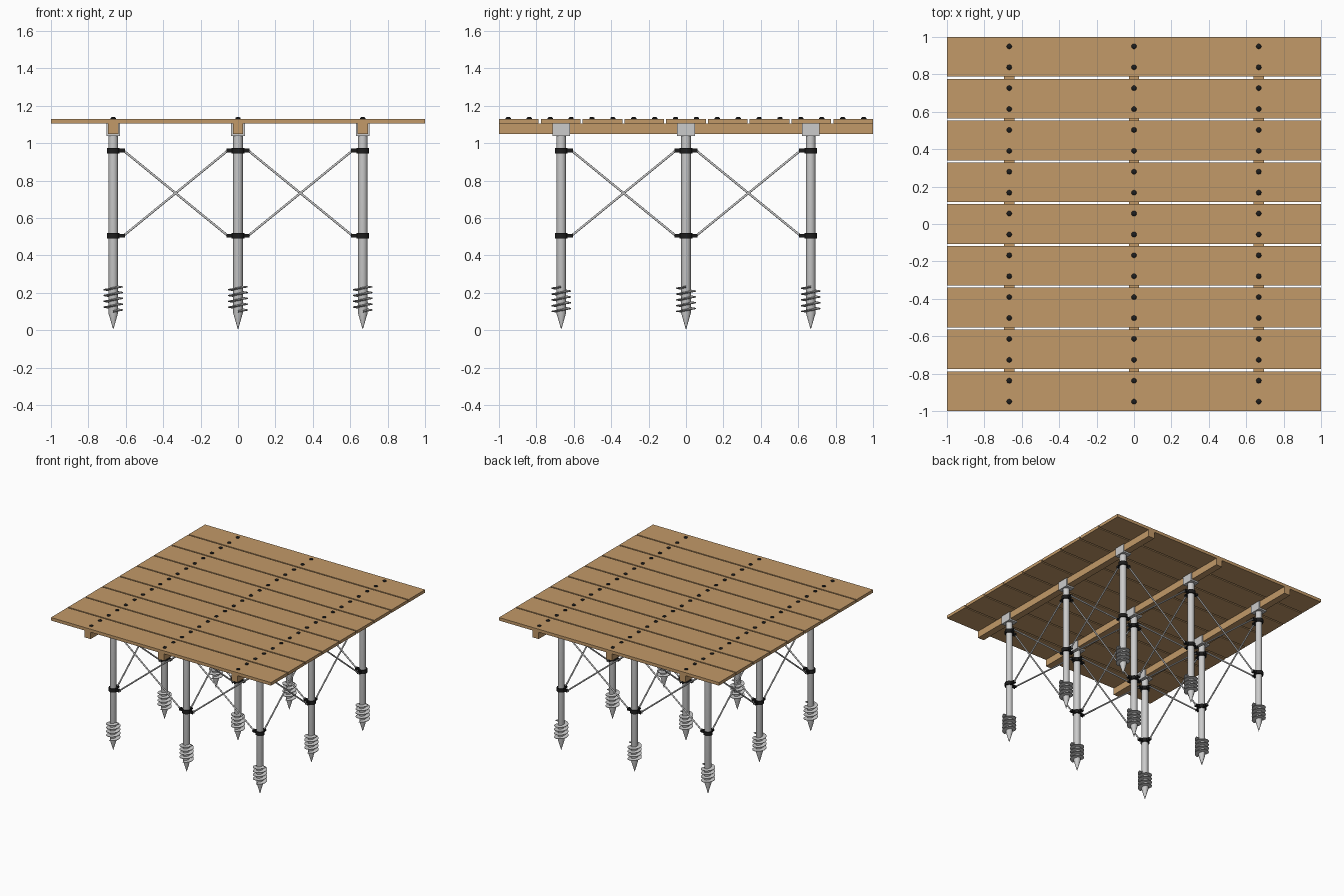
import bpy, bmesh
from math import cos, sin, pi, radians, atan2
from mathutils import Vector, Matrix

if "Cube" in bpy.data.objects:
    bpy.data.objects.remove(bpy.data.objects["Cube"])


def material(name, rgb):
    m = bpy.data.materials.new(name)
    m.diffuse_color = (*rgb, 1)
    m.use_nodes = True
    m.node_tree.nodes["Principled BSDF"].inputs["Base Color"].default_value = m.diffuse_color
    return m


WOOD = material("wood", (0.54, 0.32, 0.14))
DARK = material("dark_metal", (0.012, 0.012, 0.012))


def finish(bm, name, mat=None, smooth=True):
    bmesh.ops.recalc_face_normals(bm, faces=bm.faces)
    me = bpy.data.meshes.new(name)
    bm.to_mesh(me)
    bm.free()
    if mat:
        me.materials.append(mat)
    if smooth:
        me.shade_smooth()
        me.set_sharp_from_angle(angle=radians(35))
    return me


def place(name, me, loc=(0, 0, 0), rot=None):
    ob = bpy.data.objects.new(name, me)
    ob.location = loc
    if rot:
        ob.rotation_euler = rot
    bpy.context.collection.objects.link(ob)
    return ob


def add_box(bm, lo, hi):
    lo, hi = Vector(lo), Vector(hi)
    mat = Matrix.Translation((lo + hi) / 2) @ Matrix.Diagonal((*(hi - lo), 1))
    bmesh.ops.create_cube(bm, size=1, matrix=mat)


def add_lathe(bm, profile, n=24, mat=Matrix()):
    """Revolve (radius, z) points about z and cap both ends."""
    rings = [[bm.verts.new(mat @ Vector((r * cos(2 * pi * i / n), r * sin(2 * pi * i / n), z)))
              for i in range(n)] for r, z in profile]
    for a, b in zip(rings, rings[1:]):
        for i in range(n):
            j = (i + 1) % n
            bm.faces.new((a[i], a[j], b[j], b[i]))
    bm.faces.new(rings[0][::-1])
    bm.faces.new(rings[-1])


def lathe(name, profile, n=24, mat=None):
    bm = bmesh.new()
    add_lathe(bm, profile, n)
    return finish(bm, name, mat)


def boxes(name, spans, mat=None):
    bm = bmesh.new()
    for lo, hi in spans:
        add_box(bm, lo, hi)
    return finish(bm, name, mat, smooth=False)


def helix(name, r0, r1, z0, z1, turns, start=0.0, per_turn=24):
    """Screw flight with a tapered four-point section."""
    bm = bmesh.new()
    section = [(r0, -0.006), (r1, -0.002), (r1, 0.002), (r0, 0.006)]
    count = int(turns * per_turn)
    prev = None
    for i in range(count + 1):
        a = start + 2 * pi * i / per_turn
        z = z0 + (z1 - z0) * i / count
        ring = [bm.verts.new((r * cos(a), r * sin(a), z + dz)) for r, dz in section]
        if prev:
            for k in range(4):
                m = (k + 1) % 4
                bm.faces.new((prev[k], prev[m], ring[m], ring[k]))
        else:
            bm.faces.new(ring)
        prev = ring
    bm.faces.new(prev[::-1])
    return finish(bm, name)


GRID = (-0.667, 0.0, 0.667)
CLAMP_Z = (0.505, 0.96)
EYE = 0.055   # distance from post axis to brace eye

# Deck boards
W, PITCH = 0.2125, (2 - 0.2125) / 8
board = boxes("deck_board", [((-1, -W / 2, 1.105), (1, W / 2, 1.13))], WOOD)
screw = lathe("deck_screw", [(0.014, 0), (0.014, 0.004), (0.010, 0.008), (0.004, 0.010)], 12, DARK)
for b in range(9):
    y = -1 + W / 2 + b * PITCH
    place("deck_board", board, (0, y, 0))
    for x in GRID:
        for dy in (-0.056, 0.056):
            place("deck_screw", screw, (x, y + dy, 1.13))

# Joists
joist = boxes("joist", [((-0.028, -1, 1.049), (0.028, 1, 1.105))], WOOD)
for x in GRID:
    place("joist", joist, (x, 0, 0))

# Ground screw posts with U brackets and clamps
post = lathe("post", [(0.001, 0.005), (0.0255, 0.09), (0.0255, 1.04)])
flight = helix("screw_flight", 0.022, 0.053, 0.10, 0.232, 4.25, -pi / 2)
bracket = boxes("joist_bracket", [
    ((-0.037, -0.047, 1.037), (0.037, 0.047, 1.049)),
    ((-0.037, -0.047, 1.049), (-0.028, 0.047, 1.104)),
    ((0.028, -0.047, 1.049), (0.037, 0.047, 1.104))])
clamp = lathe("clamp", [(0.0255, -0.015), (0.034, -0.015), (0.034, 0.015), (0.0255, 0.015)], 24, DARK)

# Clamp ear: two lugs and a cross bolt
bm = bmesh.new()
for s in (-1, 1):
    add_box(bm, (0.030, s * 0.0085 - 0.0025, -0.010), (0.062, s * 0.0085 + 0.0025, 0.010))
add_lathe(bm, [(0.006, -0.015), (0.006, 0.015)], 12,
          Matrix.Translation((EYE, 0, 0)) @ Matrix.Rotation(pi / 2, 4, 'X'))
ear = finish(bm, "clamp_ear", DARK)

for x in GRID:
    for y in GRID:
        place("post", post, (x, y, 0))
        place("screw_flight", flight, (x, y, 0))
        place("joist_bracket", bracket, (x, y, 0))
        for z in CLAMP_Z:
            place("clamp", clamp, (x, y, z))
            for dx, dy in ((1, 0), (-1, 0), (0, 1), (0, -1)):
                if abs(x + dx * 0.667) < 0.7 and abs(y + dy * 0.667) < 0.7:
                    place("clamp_ear", ear, (x, y, z), (0, 0, atan2(dy, dx)))

# Crossed brace rods between neighbouring posts
span = 0.667 - 2 * EYE
length = (span ** 2 + (CLAMP_Z[1] - CLAMP_Z[0]) ** 2) ** 0.5
rod = lathe("brace_rod", [(0.006, -length / 2), (0.006, length / 2)], 12)
mid_z = sum(CLAMP_Z) / 2
for line in GRID:
    for mid in (-0.3335, 0.3335):
        for loc, axis in (((mid, line, mid_z), Vector((1, 0, 0))),
                          ((line, mid, mid_z), Vector((0, 1, 0)))):
            for s in (-1, 1):
                d = axis * span + Vector((0, 0, s * (CLAMP_Z[1] - CLAMP_Z[0])))
                place("brace_rod", rod, loc, d.to_track_quat('Z', 'Y').to_euler())
